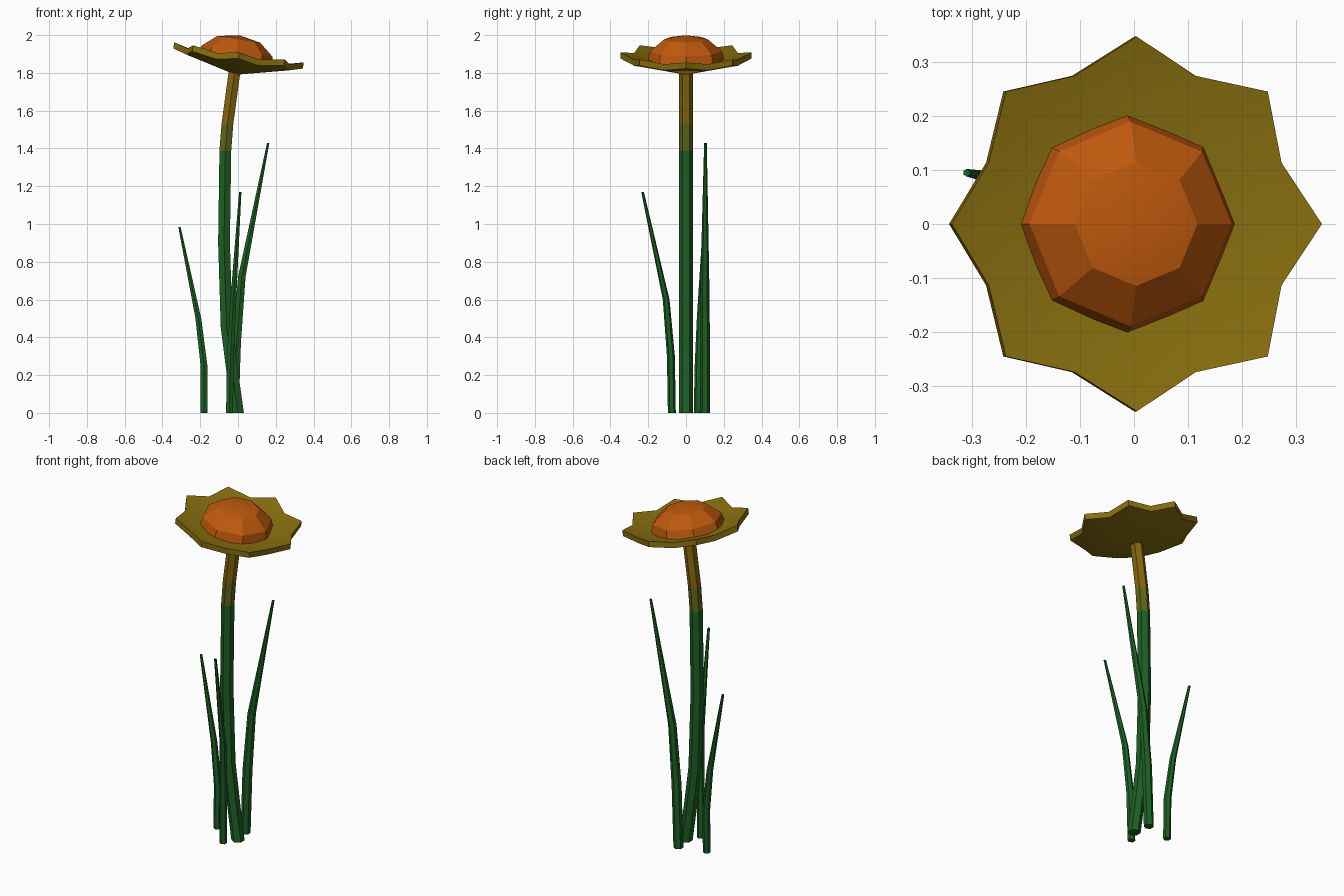
import bpy, bmesh
from math import cos, sin, pi, radians
from mathutils import Matrix, Vector

cube = bpy.data.objects.get("Cube")
if cube:
    bpy.data.objects.remove(cube, do_unlink=True)


def material(name, rgb):
    m = bpy.data.materials.new(name)
    m.use_nodes = True
    m.diffuse_color = (*rgb, 1)
    m.node_tree.nodes["Principled BSDF"].inputs["Base Color"].default_value = (*rgb, 1)
    return m


GREEN = material("leaf green", (0.013, 0.115, 0.018))
OLIVE = material("stem olive", (0.115, 0.13, 0.012))
STEM_GOLD = material("stem gold", (0.23, 0.13, 0.005))
PETAL = material("petal gold", (0.25, 0.16, 0.005))
ORANGE = material("centre orange", (0.52, 0.10, 0.004))


def loft(name, rings, mats, pick=None, matrix=None):
    """Skin a list of vertex rings; a ring of one point closes to a tip."""
    bm = bmesh.new()
    loops = [[bm.verts.new(p) for p in ring] for ring in rings]
    for a, b in zip(loops, loops[1:]):
        n = max(len(a), len(b))
        for i in range(n):
            j = (i + 1) % n
            corners = [a[i % len(a)], a[j % len(a)], b[j % len(b)], b[i % len(b)]]
            bm.faces.new(list(dict.fromkeys(corners)))
    for end in (loops[0], loops[-1]):
        if len(end) > 2:
            bm.faces.new(end)
    bmesh.ops.recalc_face_normals(bm, faces=bm.faces)
    if pick:
        for f in bm.faces:
            f.material_index = pick(f.calc_center_median().z)
    mesh = bpy.data.meshes.new(name)
    bm.to_mesh(mesh)
    bm.free()
    obj = bpy.data.objects.new(name, mesh)
    bpy.context.collection.objects.link(obj)
    for m in mats:
        mesh.materials.append(m)
    if matrix:
        obj.matrix_world = matrix
    bpy.ops.object.select_all(action="DESELECT")
    obj.select_set(True)
    bpy.context.view_layer.objects.active = obj
    bpy.ops.object.shade_smooth_by_angle(angle=radians(25))
    return obj


def circle(centre, r, sides, turn=0.0):
    c = Vector(centre)
    return [c + Vector((r * cos(turn + 2 * pi * i / sides), r * sin(turn + 2 * pi * i / sides), 0))
            for i in range(sides)]


def tube(name, path, radii, mats, pick=None):
    rings = [circle(p, r, 6, pi / 2) for p, r in zip(path, radii)]
    return loft(name, rings, mats, pick)


# Stem, coloured in three bands by height
stem_path = [(0, 0, 0), (-0.028, 0, 0.2), (-0.06, 0, 0.45), (-0.074, 0, 0.9),
             (-0.067, 0, 1.39), (-0.056, 0, 1.53), (-0.018, 0, 1.81)]
tube("stem", stem_path, [0.036] * 7, [GREEN, OLIVE, STEM_GOLD],
     lambda z: 0 if z < 1.39 else 1 if z < 1.53 else 2)

# Three tapering blades
blades = {
    "right_leaf": [(-0.18, 0.062, 0), (-0.18, 0.067, 0.25), (-0.21, 0.075, 0.5), (-0.31, 0.095, 0.985)],
    "front_leaf": [(-0.045, -0.075, 0), (-0.04, -0.08, 0.3), (-0.025, -0.105, 0.6), (0.012, -0.23, 1.17)],
    "back_leaf": [(-0.02, 0.1, 0), (-0.008, 0.1, 0.37), (0.02, 0.1, 0.72), (0.16, 0.103, 1.43)],
}
for name, path in blades.items():
    base = 0.027 if name == "back_leaf" else 0.021
    tube(name, path, [base, base, base * 0.85, 0.007], [GREEN])

# Flower head, tipped towards +x
head = Matrix.Translation((-0.013, 0, 1.79)) @ Matrix.Rotation(radians(8.8), 4, "Y")


def star(lift):
    pts = []
    for i in range(16):
        r, z = (0.347, 0.087) if i % 2 == 0 else (0.297, 0.066)
        pts.append((r * cos(i * pi / 8), r * sin(i * pi / 8), z + lift))
    return pts


loft("petals", [[(0, 0, 0)], star(0), star(0.033), [(0, 0, 0.033)]], [PETAL], matrix=head)

# Domed flower centre
dome = [(0.205, 0.065), (0.19, 0.125), (0.115, 0.188)]
loft("flower_centre", [circle((-0.012, 0, z), r, 8) for r, z in dome] + [[(-0.012, 0, 0.21)]],
     [ORANGE], matrix=head)
